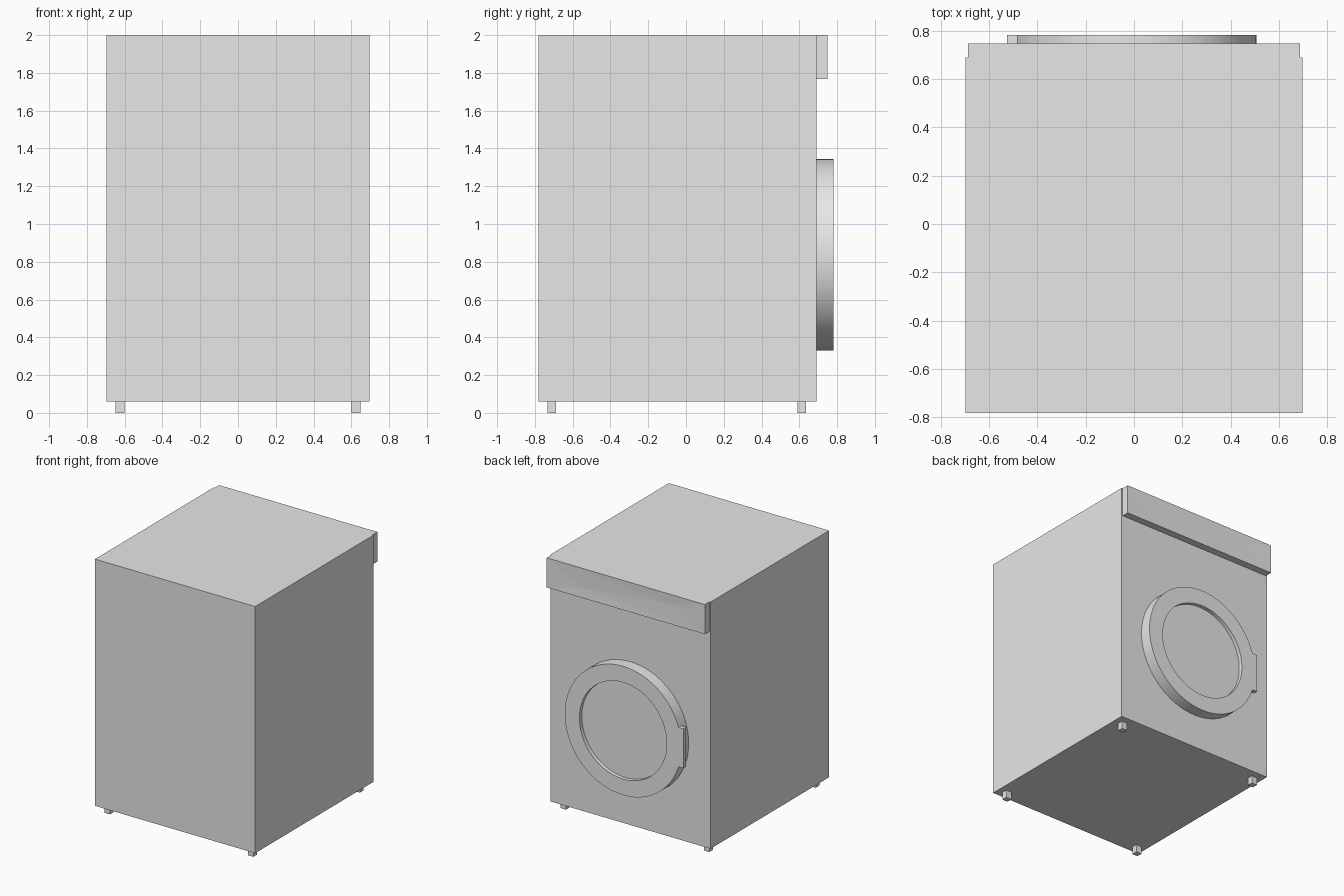
import bpy, bmesh, math
from mathutils import Matrix

cube = bpy.data.objects.get("Cube")
if cube:
    bpy.data.objects.remove(cube, do_unlink=True)

grey = bpy.data.materials.new("light grey")
grey.use_nodes = True
grey.diffuse_color = (0.8, 0.8, 0.8, 1)
grey.node_tree.nodes["Principled BSDF"].inputs["Base Color"].default_value = (0.8, 0.8, 0.8, 1)


def finish(name, bm):
    bmesh.ops.recalc_face_normals(bm, faces=bm.faces)
    mesh = bpy.data.meshes.new(name)
    bm.to_mesh(mesh)
    bm.free()
    mesh.materials.append(grey)
    obj = bpy.data.objects.new(name, mesh)
    bpy.context.collection.objects.link(obj)
    return obj


def box_mesh(x, y, z):
    """Box given by its (low, high) range on each axis."""
    bm = bmesh.new()
    bmesh.ops.create_cube(bm, size=1)
    for v in bm.verts:
        for i, (low, high) in enumerate((x, y, z)):
            v.co[i] = low if v.co[i] < 0 else high
    return bm


# Cabinet
finish("cabinet", box_mesh((-0.697, 0.697), (-0.782, 0.69), (0.06, 2)))

# Four square feet
for side, sx in (("left", 0.624), ("right", -0.624)):
    for end, fy in (("front", -0.711), ("back", 0.612)):
        finish(f"{end}_{side}_foot",
               box_mesh((sx - 0.024, sx + 0.024), (fy - 0.023, fy + 0.023), (0, 0.07)))

# Control panel with a shallow faceted face
half, low, high, face_y = 0.688, 1.767, 2, 0.748
bm = box_mesh((-half, half), (0.68, face_y), (low, high))
front = next(f for f in bm.faces if f.normal.y > 0.9)
corner = {(v.co.x > 0, v.co.z > 1.9): v for v in front.verts}
bm.faces.remove(front)
dent_a = bm.verts.new((0.39, face_y - 0.004, 1.84))
dent_b = bm.verts.new((-0.39, face_y - 0.004, 1.92))
tl, tr = corner[True, True], corner[False, True]
bl, br = corner[True, False], corner[False, False]
for loop in ((tl, dent_a, bl), (tr, br, dent_b),
             (tl, tr, dent_b), (tl, dent_b, dent_a),
             (bl, dent_a, br), (dent_a, dent_b, br)):
    bm.faces.new(loop)
finish("control_panel", bm)

# Round door: spun profile of (radius, y), with a recessed window
bm = bmesh.new()
profile = [(0, 0.752), (0.38, 0.752), (0.38, 0.782), (0.507, 0.782), (0.507, 0.68)]
verts = [bm.verts.new((r, y, 0)) for r, y in profile]
edges = [bm.edges.new(pair) for pair in zip(verts, verts[1:])]
bmesh.ops.spin(bm, geom=verts + edges, cent=(0, 0, 0), axis=(0, 1, 0),
               angle=math.tau, steps=72)
bmesh.ops.remove_doubles(bm, verts=bm.verts, dist=0.0001)
rim = [e for e in bm.edges if e.is_boundary]
bmesh.ops.contextual_create(bm, geom=rim)
bmesh.ops.transform(bm, matrix=Matrix.Translation((0, 0, 0.837)), verts=bm.verts)
door = finish("door", bm)
bpy.ops.object.select_all(action="DESELECT")
door.select_set(True)
bpy.context.view_layer.objects.active = door
bpy.ops.object.shade_smooth_by_angle(angle=math.radians(30))

# Door handle on the rim
finish("door_handle", box_mesh((-0.525, -0.46), (0.747, 0.782), (0.682, 0.992)))
